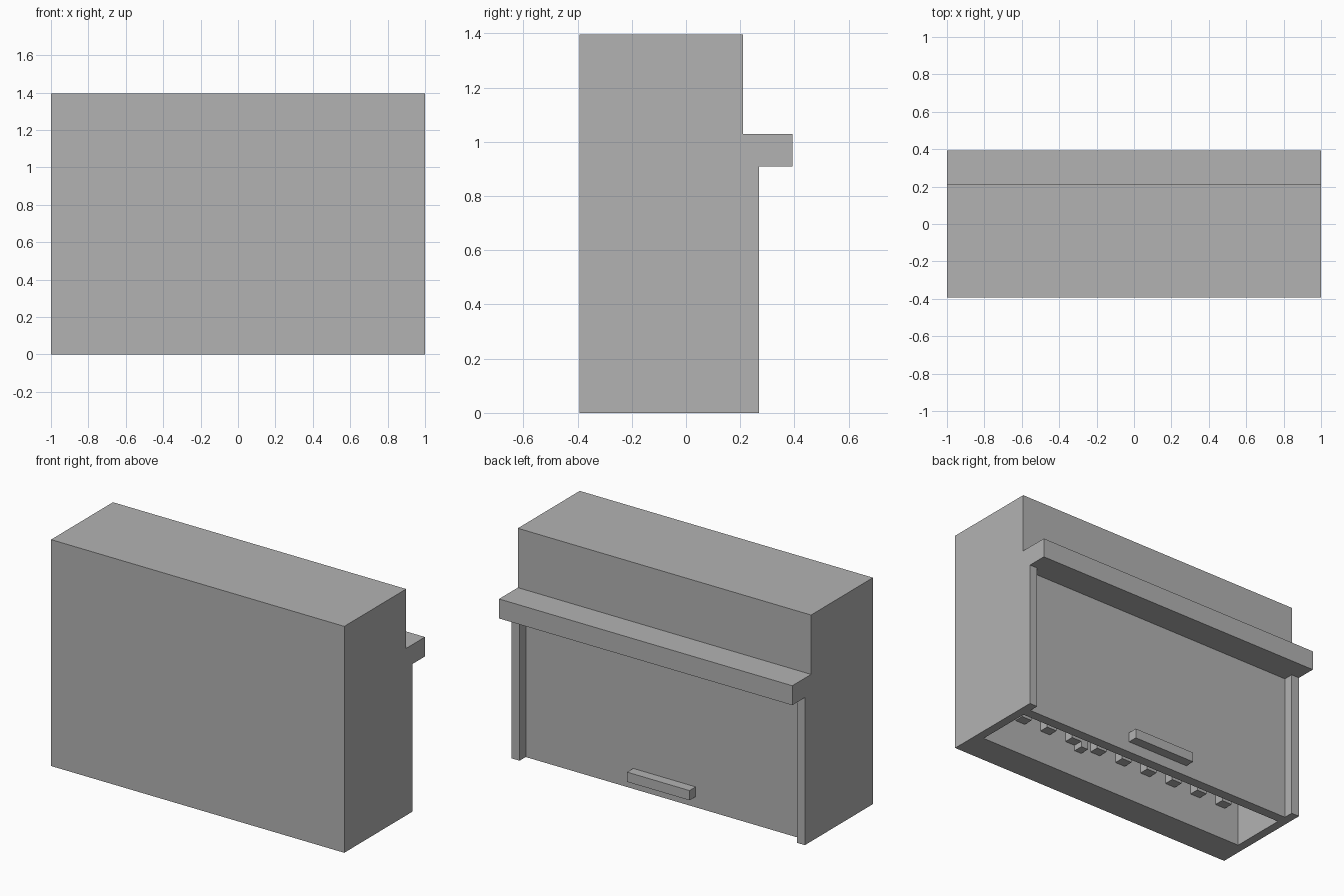
import bpy, bmesh

cube = bpy.data.objects.get("Cube")
if cube:
    bpy.data.objects.remove(cube, do_unlink=True)

grey = bpy.data.materials.new("plain_grey")
grey.use_nodes = True
COLOUR = (0.45, 0.45, 0.45, 1)
grey.diffuse_color = COLOUR
grey.node_tree.nodes["Principled BSDF"].inputs["Base Color"].default_value = COLOUR


def extrude_profile(name, profile, x0, x1):
    """Extrude a closed (y, z) outline along x."""
    bm = bmesh.new()
    face = bm.faces.new([bm.verts.new((x0, y, z)) for y, z in profile])
    result = bmesh.ops.extrude_face_region(bm, geom=[face])
    moved = [g for g in result["geom"] if isinstance(g, bmesh.types.BMVert)]
    bmesh.ops.translate(bm, vec=(x1 - x0, 0, 0), verts=moved)
    bmesh.ops.recalc_face_normals(bm, faces=bm.faces)
    mesh = bpy.data.meshes.new(name)
    bm.to_mesh(mesh)
    bm.free()
    mesh.materials.append(grey)
    obj = bpy.data.objects.new(name, mesh)
    bpy.context.collection.objects.link(obj)
    return obj


def box(name, x, y, z):
    outline = [(y[0], z[0]), (y[1], z[0]), (y[1], z[1]), (y[0], z[1])]
    return extrude_profile(name, outline, *x)


def cut(target, name, x, y, z):
    cutter = box(name, x, y, z)
    cutter.hide_render = True
    cutter.hide_viewport = True
    mod = target.modifiers.new(name, "BOOLEAN")
    mod.operation = "DIFFERENCE"
    mod.solver = "EXACT"
    mod.object = cutter


FRONT, PANEL, POST, SHELF = -0.393, 0.21, 0.27, 0.393
SHELF_LOW, SHELF_TOP, TOP = 0.91, 1.03, 1.396
INNER = 0.946  # inner face of the side walls

# Cabinet with its projecting shelf
cabinet = extrude_profile("cabinet", [
    (FRONT, 0), (POST, 0), (POST, SHELF_LOW), (SHELF, SHELF_LOW),
    (SHELF, SHELF_TOP), (PANEL, SHELF_TOP), (PANEL, TOP), (FRONT, TOP)], -1, 1)

# Recessed lower panel between the posts, and the open-bottomed cavity
cut(cabinet, "panel_recess_cutter", (-INNER, INNER), (PANEL, 0.33), (-0.1, SHELF_LOW))
cut(cabinet, "cavity_cutter", (-INNER, INNER), (-0.205, 0.148), (-0.1, 1.34))

# Low rail on the recessed panel
box("panel_rail", (-0.213, 0.213), (PANEL - 0.01, POST), (0.066, 0.126))

# Row of braces inside the cavity
for i in range(9):
    x = 0.71 - 0.186 * i
    box(f"inner_brace_{i + 1}", (x - 0.07, x), (-0.22, -0.145), (0.205, 1.35))

# Small inner bracket
box("inner_bracket", (0.22, 0.27), (-0.22, -0.145), (0.17, 0.3))
